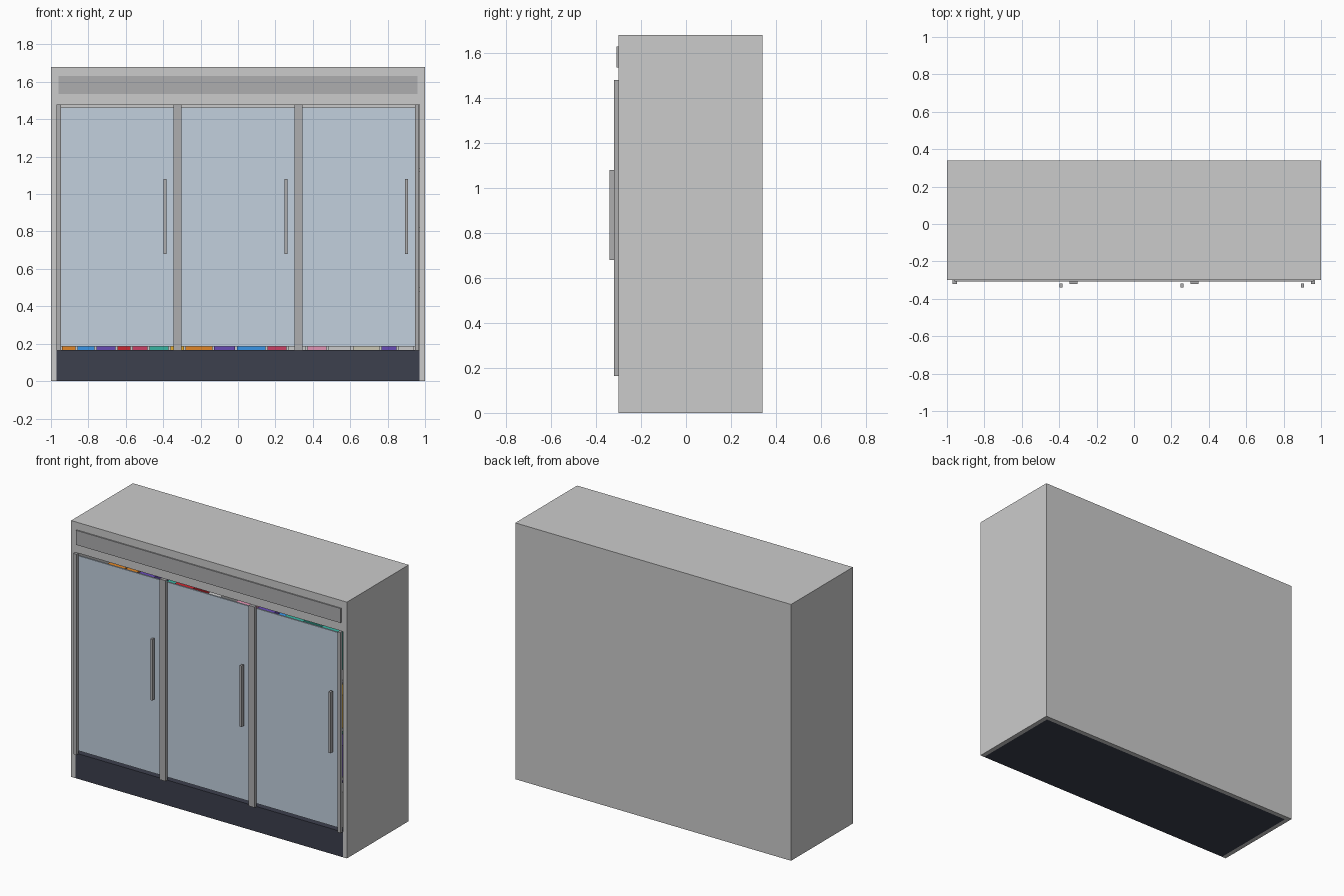
import bpy
import random

random.seed(4)
default = bpy.data.objects.get("Cube")
if default:
    bpy.data.objects.remove(default, do_unlink=True)


def material(name, r, g, b):
    mat = bpy.data.materials.new(name)
    mat.use_nodes = True
    mat.diffuse_color = (r, g, b, 1)
    mat.node_tree.nodes["Principled BSDF"].inputs["Base Color"].default_value = (r, g, b, 1)
    return mat


def box(name, x, y, z, mat):
    """Axis-aligned box from three (low, high) ranges."""
    spans = (x, y, z)
    bpy.ops.mesh.primitive_cube_add(size=1, location=[(a + b) / 2 for a, b in spans])
    obj = bpy.context.object
    obj.name = name
    obj.scale = [b - a for a, b in spans]
    bpy.ops.object.transform_apply(location=False, rotation=False, scale=True)
    obj.data.materials.append(mat)
    return obj


body = material("light_metal", 0.66, 0.68, 0.69)
trim = material("grey_trim", 0.42, 0.42, 0.43)
glass = material("pale_glass", 0.54, 0.63, 0.73)
plinth = material("dark_plinth", 0.045, 0.05, 0.075)
colours = {
    "orange": material("orange", 0.75, 0.24, 0.02),
    "yellow": material("yellow", 0.8, 0.42, 0.03),
    "blue": material("blue", 0.04, 0.3, 0.8),
    "purple": material("purple", 0.14, 0.07, 0.47),
    "red": material("red", 0.6, 0.02, 0.03),
    "crimson": material("crimson", 0.6, 0.05, 0.13),
    "teal": material("teal", 0.04, 0.46, 0.36),
    "pink": material("pink", 0.75, 0.3, 0.46),
    "white": material("white", 0.75, 0.75, 0.73),
    "beige": material("beige", 0.6, 0.57, 0.46),
}

FRONT, BACK, TOP, WALL = -0.30, 0.34, 1.68, 0.03
BASE_TOP, HEADER = 0.165, 1.48
INNER = (-1 + WALL, 1 - WALL)

# Cabinet shell
box("right_wall", (-1, -1 + WALL), (FRONT, BACK), (0, TOP), body)
box("left_wall", (1 - WALL, 1), (FRONT, BACK), (0, TOP), body)
box("back_wall", INNER, (BACK - WALL, BACK), (0, TOP), body)
box("top_panel", INNER, (FRONT, BACK - WALL), (TOP - WALL, TOP), body)
box("header", INNER, (FRONT, FRONT + WALL), (HEADER, TOP - WALL), body)
box("header_panel", (-0.96, 0.96), (FRONT - 0.008, FRONT), (1.535, 1.63), trim)
box("base", INNER, (FRONT, BACK - WALL), (0, BASE_TOP), plinth)

# Door posts, glass and handles
posts = [(-0.97, -0.947), (-0.345, -0.302), (0.302, 0.345), (0.947, 0.967)]
for post in posts:
    box("door_post", post, (-0.32, FRONT), (BASE_TOP, HEADER), trim)
for left_post, right_post in zip(posts, posts[1:]):
    box("glass_door", (left_post[1], right_post[0]), (FRONT, FRONT + 0.01),
        (0.185, 1.463), glass)
for x in (-0.39, 0.257, 0.902):
    box("door_handle", (x - 0.008, x + 0.008), (-0.34, -0.318), (0.68, 1.08), trim)

# Shelves
shelves = [BASE_TOP, 0.5, 0.82, 1.14]
for z in shelves[1:]:
    box("shelf", INNER, (-0.26, BACK - WALL), (z - 0.02, z), body)


def stock(z, items, height):
    """Line up boxes along a shelf; a blank name leaves a space."""
    total = sum(width for _, width in items)
    x = -0.945
    for name, width in items:
        width *= 1.89 / total
        if name:
            box("product", (x + 0.005, x + width - 0.005), (-0.25, 0.2),
                (z, z + height - random.uniform(0, 0.02)), colours[name])
        x += width


# Products
bottom_row = [("orange", 8), ("blue", 10), ("purple", 11), ("red", 8), ("crimson", 9),
              ("teal", 11), ("yellow", 8), ("orange", 15), ("purple", 12), ("blue", 16),
              ("crimson", 11), ("white", 10), ("pink", 11), ("white", 13), ("beige", 15),
              ("purple", 9), ("white", 9)]
top_row = [("", 13), ("orange", 13), ("orange", 9), ("purple", 12), ("", 7), ("teal", 7),
           ("red", 14), ("", 10), ("white", 10), ("", 9), ("pink", 13), ("", 3),
           ("purple", 13), ("blue", 7), ("teal", 14), ("", 11), ("teal", 14), ("", 8)]
stock(shelves[0], bottom_row, 0.25)
for z in shelves[1:3]:
    stock(z, [(random.choice(list(colours)), random.uniform(8, 15)) for _ in range(16)], 0.22)
stock(shelves[3], top_row, 0.27)
